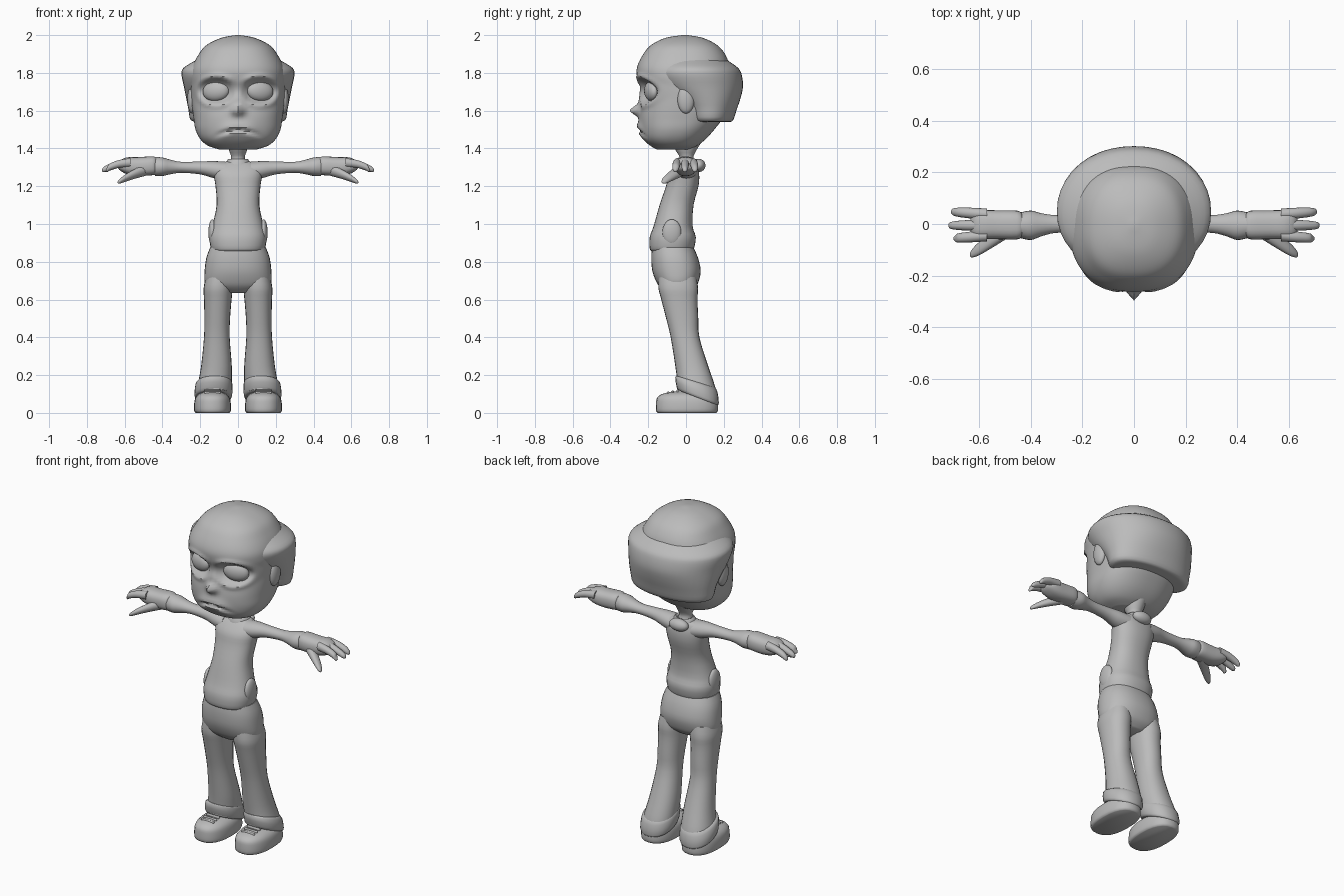
import bpy, bmesh, math
from math import exp
from mathutils import Matrix

clay = bpy.data.materials.new("clay_grey")
clay.diffuse_color = (0.5, 0.5, 0.5, 1)


def finish(bm, name, mirror=False, angle=50):
    bmesh.ops.recalc_face_normals(bm, faces=bm.faces)
    me = bpy.data.meshes.new(name)
    bm.to_mesh(me)
    bm.free()
    me.materials.append(clay)
    ob = bpy.data.objects.new(name, me)
    bpy.context.collection.objects.link(ob)
    bpy.ops.object.select_all(action='DESELECT')
    ob.select_set(True)
    bpy.context.view_layer.objects.active = ob
    bpy.ops.object.shade_smooth_by_angle(angle=math.radians(angle))
    if mirror:
        ob.modifiers.new("mirror", 'MIRROR').use_mirror_merge = False
    return ob


def spline(keys, k):
    """Catmull-Rom interpolation of key rings."""
    out = []
    for i in range(len(keys) - 1):
        a, b, c, d = (keys[max(i - 1, 0)], keys[i], keys[i + 1], keys[min(i + 2, len(keys) - 1)])
        for j in range(k):
            t = j / k
            out.append([0.5 * (2 * q + (r - p) * t + (2 * p - 5 * q + 4 * r - s) * t * t
                               + (3 * q - p - 3 * r + s) * t ** 3)
                        for p, q, r, s in zip(a, b, c, d)])
    return out + [list(keys[-1])]


def loft(name, keys, n=24, k=3, power=2.0, along='z', mirror=False, sculpt=None):
    """Skin of superellipse rings (position, centre u, centre v, radius u, radius v, tilt)."""
    keys = [tuple(q) + (0,) * (6 - len(q)) for q in keys]
    bm = bmesh.new()
    rings = []
    for s, cu, cv, ru, rv, tilt in spline(keys, k):
        ring = []
        for i in range(n):
            a = 2 * math.pi * i / n
            c, d = math.cos(a), math.sin(a)
            u = cu + ru * math.copysign(abs(c) ** (2 / power), c)
            v = cv + rv * math.copysign(abs(d) ** (2 / power), d)
            p = (u, v, s - tilt * (v - cv)) if along == 'z' else (s, u, v)
            ring.append(bm.verts.new(sculpt(*p) if sculpt else p))
        rings.append(ring)
    for r0, r1 in zip(rings, rings[1:]):
        for i in range(n):
            bm.faces.new((r0[i], r0[(i + 1) % n], r1[(i + 1) % n], r1[i]))
    bm.faces.new(rings[0])
    bm.faces.new(rings[-1])
    return finish(bm, name, mirror)


def ball(name, centre, radii, yaw=0, roll=0, mirror=False):
    bm = bmesh.new()
    m = (Matrix.Translation(centre) @ Matrix.Rotation(yaw, 4, 'Z') @ Matrix.Rotation(roll, 4, 'Y')
         @ Matrix.Diagonal((*radii, 1)))
    bmesh.ops.create_uvsphere(bm, u_segments=24, v_segments=14, radius=1, matrix=m)
    return finish(bm, name, mirror)


# Head: face features pushed into the lofted skull
def face(x, y, z):
    if y < -0.05:
        d = math.hypot((abs(x) - 0.115) / 0.08, (z - 1.705) / 0.06)
        y += 0.035 * exp(-d ** 4) - 0.012 * exp(-((d - 1.3) / 0.22) ** 2)      # socket, lids
        y -= 0.052 * exp(-(x / 0.03) ** 2 - ((z - 1.6) / 0.026) ** 2)          # nose tip
        y -= 0.018 * exp(-(x / 0.028) ** 2 - ((z - 1.655) / 0.05) ** 2)        # bridge
        zm = 1.497 - 2.2 * x * x
        side = exp(-(x / 0.1) ** 4)
        y -= 0.022 * side * exp(-((z - zm - 0.005) / 0.04) ** 2)               # lips
        y += 0.024 * side * exp(-((z - zm) / 0.011) ** 2)                      # mouth line
    return x, y, z


head = [(1.395, -.07, .10, .085), (1.415, -.065, .16, .125), (1.45, -.06, .20, .165),
        (1.5, -.045, .225, .195), (1.56, -.025, .235, .22), (1.62, -.01, .243, .228),
        (1.68, 0, .248, .228), (1.73, 0, .25, .237), (1.78, -.013, .25, .246),
        (1.83, -.014, .243, .245), (1.89, -.01, .213, .222), (1.945, -.01, .17, .178),
        (1.985, -.01, .09, .1), (2.0, -.005, .012, .012)]
loft("head", [(z, 0, y, rx, ry) for z, y, rx, ry in head], n=96, k=5, power=2.35, sculpt=face)
ball("eye", (.117, -.183, 1.703), (.073, .034, .053), math.radians(17), math.radians(6), True)
ball("ear", (.243, .0, 1.66), (.025, .045, .075), mirror=True)

# Hair band wrapping the back and sides of the skull
hair = [(1.54, .13, .20, .10), (1.55, .125, .25, .125), (1.61, .12, .263, .15),
        (1.67, .10, .275, .19), (1.73, .07, .287, .232), (1.79, .05, .299, .245),
        (1.825, .045, .29, .232), (1.86, .03, .236, .2), (1.88, .02, .2, .18)]
loft("hair", [(z, 0, y, rx, ry) for z, y, rx, ry in hair], n=40, power=2.1)

# Neck, collar and sweater
loft("neck", [(1.3, 0, .01, .055, .05), (1.35, 0, .003, .036, .036), (1.39, 0, 0, .048, .055),
              (1.43, 0, 0, .06, .08)])
loft("collar", [(1.3, 0, .012, .08, .065), (1.325, 0, .012, .065, .058), (1.345, 0, .012, .05, .047),
                (1.335, 0, .012, .04, .038)])
ball("collar_back", (0, .068, 1.31), (.06, .035, .035))
loft("sweater", [(.855, 0, -.075, .13, .105), (.87, 0, -.075, .143, .117), (.93, 0, -.07, .151, .122),
                 (.99, 0, -.068, .136, .103), (1.1, 0, -.05, .113, .09), (1.2, 0, -.02, .119, .086),
                 (1.26, 0, -.01, .128, .08), (1.3, 0, 0, .125, .062), (1.325, 0, .008, .085, .045),
                 (1.333, 0, .01, .04, .03)], n=32, power=2.3)
ball("pocket", (.135, -.075, .955), (.022, .05, .07), mirror=True)

# Arms, gloves, fingers
loft("sleeve", [(.07, 0, 1.28, .06, .05), (.13, 0, 1.288, .052, .045), (.2, 0, 1.297, .038, .034),
                (.3, 0, 1.3, .034, .029), (.36, -.003, 1.302, .045, .039),
                (.4, -.005, 1.303, .057, .049), (.44, -.005, 1.304, .05, .051)],
     along='x', mirror=True)
loft("glove", [(.435, -.004, 1.307, .046, .046), (.455, -.004, 1.308, .056, .05),
               (.53, -.003, 1.304, .056, .05), (.585, -.002, 1.308, .056, .045),
               (.62, -.002, 1.31, .05, .03), (.635, -.002, 1.308, .03, .014)],
     power=2.5, along='x', mirror=True)
for y, tip in ((.042, .71), (-.005, .72), (-.05, .70)):
    loft("finger", [(.57, y * .9, 1.325, .022, .024), (.63, y, 1.318, .021, .021),
                    (.68, y * 1.08, 1.301, .018, .019), (tip - .008, y * 1.12, 1.288, .013, .014),
                    (tip, y * 1.12, 1.284, .004, .004)], n=14, along='x', mirror=True)
loft("thumb", [(.49, -.02, 1.287, .035, .033), (.55, -.06, 1.264, .032, .026),
               (.6, -.095, 1.241, .026, .019), (.628, -.114, 1.225, .016, .012),
               (.637, -.12, 1.22, .004, .004)], n=14, along='x', mirror=True)

# Trousers with turned-up cuffs
loft("trouser_seat", [(.635, 0, -.04, .07, .06), (.66, 0, -.042, .15, .09), (.69, 0, -.045, .176, .11),
                      (.75, 0, -.05, .177, .128), (.82, 0, -.06, .168, .124), (.875, 0, -.07, .148, .11)],
     n=32, power=2.3)
loft("trouser_leg", [(.72, .098, -.045, .072, .1), (.66, .105, -.041, .077, .105),
                     (.6, .107, -.035, .073, .096), (.5, .11, -.02, .068, .085),
                     (.4, .112, -.005, .068, .076), (.25, .114, .03, .081, .087),
                     (.15, .123, .055, .09, .102, .2), (.09, .13, .06, .094, .108, .35)],
     power=2.2, mirror=True)
loft("trouser_cuff", [(.165, .123, .053, .087, .1, .3), (.15, .127, .055, .098, .112, .35),
                      (.095, .131, .062, .1, .112, .38), (.08, .132, .064, .092, .104, .38)],
     k=2, power=2.2, mirror=True)

# Shoes with laces
loft("shoe", [(0, .135, .005, .088, .155), (.012, .135, .005, .097, .164), (.05, .135, .005, .097, .164),
              (.08, .135, .003, .09, .156), (.1, .135, .008, .072, .135), (.112, .135, .02, .045, .1)],
     power=2.4, mirror=True)
for i in range(3):
    bm = bmesh.new()
    bmesh.ops.create_cube(bm, size=1, matrix=Matrix.Translation((.135, -.095 + .025 * i, .106 + .005 * i))
                          @ Matrix.Diagonal((.085, .012, .014, 1)))
    bmesh.ops.bevel(bm, geom=bm.edges[:], offset=.003, segments=1, affect='EDGES')
    finish(bm, "lace", True)
